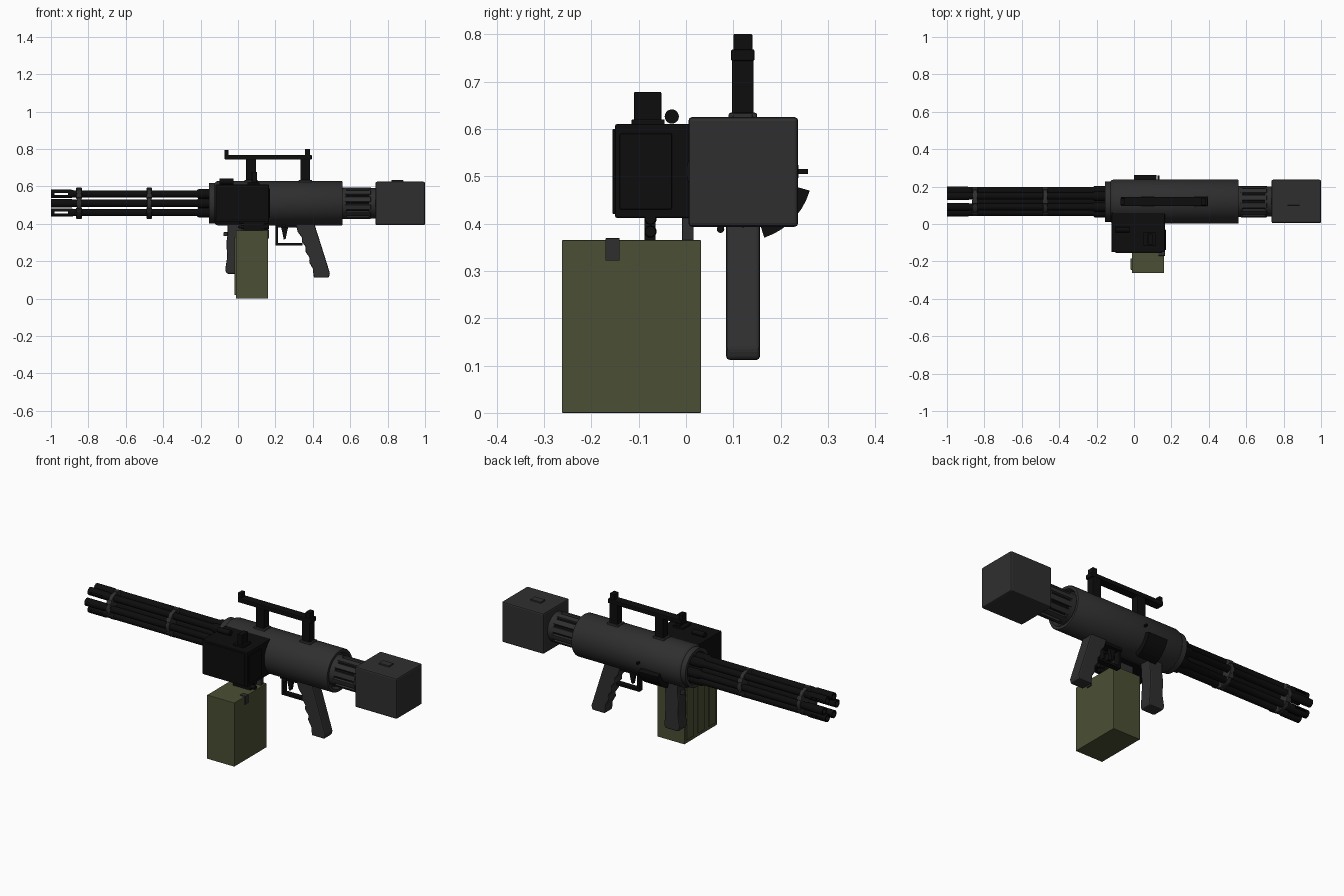
import bpy, bmesh
from math import sin, cos, pi, radians
from mathutils import Matrix, Vector

if "Cube" in bpy.data.objects:
    bpy.data.objects.remove(bpy.data.objects["Cube"])

AY, AZ = 0.12, 0.51   # main axis of the barrels and receiver


def material(name, r, g, b):
    m = bpy.data.materials.new(name)
    m.use_nodes = True
    m.diffuse_color = (r, g, b, 1)
    bsdf = m.node_tree.nodes["Principled BSDF"]
    bsdf.inputs["Base Color"].default_value = (r, g, b, 1)
    bsdf.inputs["Roughness"].default_value = 0.6
    return m


BLACK = material("black", 0.004, 0.004, 0.004)
GREY = material("dark grey", 0.028, 0.028, 0.029)
OLIVE = material("olive", 0.07, 0.078, 0.034)


def finish(name, bm, mat, bevel=0, smooth=False):
    bmesh.ops.recalc_face_normals(bm, faces=bm.faces)
    me = bpy.data.meshes.new(name)
    bm.to_mesh(me)
    bm.free()
    ob = bpy.data.objects.new(name, me)
    bpy.context.collection.objects.link(ob)
    me.materials.append(mat)
    if smooth:
        bpy.ops.object.select_all(action='DESELECT')
        ob.select_set(True)
        bpy.context.view_layer.objects.active = ob
        bpy.ops.object.shade_smooth_by_angle(angle=radians(35))
    if bevel:
        mod = ob.modifiers.new("Bevel", 'BEVEL')
        mod.width = bevel
        mod.segments = 2
    return ob


def box(name, mat, x, y, z, bevel=0, turn=0):
    """Box from three ranges; turn spins it about the main axis."""
    bm = bmesh.new()
    bmesh.ops.create_cube(bm, size=1)
    for v in bm.verts:
        v.co = Vector([(lo + hi) / 2 + c * (hi - lo) for c, (lo, hi) in zip(v.co, (x, y, z))])
    bmesh.ops.rotate(bm, verts=bm.verts, cent=(0, AY, AZ), matrix=Matrix.Rotation(turn, 3, 'X'))
    return finish(name, bm, mat, bevel)


def lathe(name, mat, profile, y=AY, z=AZ, sides=48):
    """Turn a profile of (x, radius) points about a line along x."""
    bm = bmesh.new()
    rings = [[bm.verts.new((x, y + r * cos(2 * pi * i / sides), z + r * sin(2 * pi * i / sides)))
              for i in range(sides)] for x, r in profile]
    for a, b in zip(rings, rings[1:]):
        for i in range(sides):
            j = (i + 1) % sides
            bm.faces.new((a[i], a[j], b[j], b[i]))
    bm.faces.new(rings[0])
    bm.faces.new(rings[-1])
    return finish(name, bm, mat, smooth=True)


def prism(name, mat, points, lo, hi, along_x=False, bevel=0):
    """Extrude an outline along y, or along x when along_x is set."""
    bm = bmesh.new()
    place = (lambda p, t: (t, *p)) if along_x else (lambda p, t: (p[0], t, p[1]))
    ends = [[bm.verts.new(place(p, t)) for p in points] for t in (lo, hi)]
    bm.faces.new(ends[0])
    bm.faces.new(ends[1])
    for i in range(len(points)):
        j = (i + 1) % len(points)
        bm.faces.new((ends[0][i], ends[0][j], ends[1][j], ends[1][i]))
    return finish(name, bm, mat, bevel)


# Cutters for the slotted muzzles
slots = [box("slot_cutter", BLACK, (-0.98, -0.91), (0, 0.25), (AZ + dz - 0.005, AZ + dz + 0.005))
         for dz in (-0.05, 0.05)]
for s in slots:
    s.hide_render = True
    s.hide_viewport = True

# Six barrels with thick breech ends and hollow slotted muzzles
for i in range(6):
    a = i * pi / 3
    y, z = AY + 0.058 * cos(a), AZ + 0.058 * sin(a)
    barrel = lathe("barrel", BLACK, [(-0.93, 0.013), (-1, 0.015), (-1, 0.022), (-0.89, 0.022),
                   (-0.88, 0.019), (-0.22, 0.019), (-0.21, 0.026), (-0.12, 0.026)], y, z, 20)
    if i % 3:
        cut = barrel.modifiers.new("Slot", 'BOOLEAN')
        cut.operation = 'DIFFERENCE'
        cut.object = slots[1 if i < 3 else 0]
lathe("barrel_spindle", BLACK, [(-0.86, 0.02), (-0.14, 0.02)])

# Barrel clamps with lugs between the barrels
for x in (-0.85, -0.475):
    lathe("barrel_clamp", GREY, [(x - 0.012, 0.072), (x - 0.01, 0.078),
                                 (x + 0.01, 0.078), (x + 0.012, 0.072)])
    for i in range(6):
        box("clamp_lug", GREY, (x - 0.015, x + 0.015), (AY + 0.065, AY + 0.083),
            (AZ - 0.012, AZ + 0.012), 0.003, (i + 0.5) * pi / 3)

# Receiver
lathe("receiver", GREY, [(-0.14, 0.085), (-0.155, 0.09), (-0.155, 0.108), (-0.125, 0.108),
      (-0.12, 0.114), (-0.11, 0.118), (0.555, 0.118), (0.56, 0.115), (0.56, 0.1), (0.54, 0.09)])

# Ribbed neck
lathe("neck_core", BLACK, [(0.53, 0.073), (0.74, 0.073)])
lathe("neck_front_collar", GREY, [(0.53, 0.083), (0.58, 0.083)])
lathe("neck_rear_collar", GREY, [(0.7, 0.081), (0.74, 0.081)])
for i in range(12):
    box("neck_rib", GREY, (0.57, 0.71), (AY + 0.065, AY + 0.084), (AZ - 0.014, AZ + 0.014),
        0.002, (i + 0.5) * pi / 6)

# Motor housing
box("motor_housing", GREY, (0.735, 1), (0.005, 0.237), (0.393, 0.625), 0.008)
box("motor_top_plate", GREY, (0.82, 0.885), (0.1, 0.14), (0.62, 0.633), 0.002)

# Carrying handle with sights
for x in (0.07, 0.36):
    box("handle_foot", GREY, (x - 0.036, x + 0.036), (0.09, 0.15), (0.61, 0.634), 0.004)
    box("handle_post", BLACK, (x - 0.026, x + 0.026), (0.097, 0.143), (0.62, 0.755), 0.003)
box("handle_bar", BLACK, (-0.07, 0.395), (0.095, 0.145), (0.743, 0.768), 0.004)
box("front_sight", BLACK, (-0.072, -0.05), (0.102, 0.138), (0.745, 0.795), 0.002)
box("rear_sight", BLACK, (0.357, 0.385), (0.1, 0.14), (0.745, 0.8), 0.002)

# Feeder
box("feeder", BLACK, (-0.12, 0.165), (-0.15, 0.08), (0.412, 0.61), 0.004)
box("feeder_side_plate", BLACK, (-0.1, 0.15), (-0.155, -0.14), (0.42, 0.6), 0.002)
box("feeder_end_plate", BLACK, (0.16, 0.17), (-0.14, -0.03), (0.43, 0.59), 0.002)
box("feeder_lever", BLACK, (0.073, 0.102), (-0.11, -0.052), (0.6, 0.678), 0.003)
box("feeder_latch_plate", BLACK, (0.05, 0.115), (-0.115, -0.045), (0.6, 0.62), 0.002)
lathe("feeder_hinge", BLACK, [(-0.1, 0.015), (-0.025, 0.015)], -0.03, 0.626, 20)

# Ammunition belt between feeder and box
for z in (0.383, 0.41):
    lathe("cartridge", BLACK, [(0, 0.006), (0.04, 0.012), (0.155, 0.013), (0.165, 0.011)],
          -0.075, z, 16)
box("belt_chute", BLACK, (0.03, 0.14), (-0.088, -0.064), (0.35, 0.42))
box("box_bracket", GREY, (0.02, 0.15), (-0.008, 0.016), (0.355, 0.42), 0.002)

# Ammunition box with raised strips and a latch
box("ammo_box", OLIVE, (-0.012, 0.16), (-0.262, 0.032), (0, 0.365), 0.002)
for y in (-0.215, -0.115, -0.015):
    box("ammo_box_strip", OLIVE, (-0.018, -0.005), (y - 0.03, y + 0.03), (0.02, 0.33), 0.002)
box("ammo_box_latch", GREY, (0.13, 0.166), (-0.17, -0.14), (0.322, 0.369), 0.001)

# Rear grip with finger grooves
prism("rear_grip", GREY, [(0.305, 0.41), (0.32, 0.355), (0.343, 0.325), (0.34, 0.305),
      (0.363, 0.275), (0.36, 0.25), (0.383, 0.22), (0.38, 0.195), (0.4, 0.16), (0.405, 0.112),
      (0.485, 0.112), (0.492, 0.135), (0.44, 0.3), (0.405, 0.41)], 0.085, 0.156, bevel=0.007)

# Front grip
prism("front_grip", GREY, [(-0.055, 0.41), (-0.055, 0.35), (-0.062, 0.3), (-0.058, 0.22),
      (-0.068, 0.16), (-0.065, 0.14), (-0.055, 0.132), (0.025, 0.132), (0.03, 0.15),
      (0.022, 0.28), (0.03, 0.41)], 0.085, 0.156, bevel=0.01)
box("front_grip_button", GREY, (-0.078, -0.05), (0.11, 0.13), (0.335, 0.355), 0.003)

# Trigger and guard
box("guard_front", BLACK, (0.2, 0.214), (0.105, 0.137), (0.284, 0.4))
box("guard_bottom", BLACK, (0.2, 0.345), (0.105, 0.137), (0.284, 0.297))
box("guard_mount", BLACK, (0.2, 0.33), (0.095, 0.147), (0.38, 0.405))
prism("trigger", BLACK, [(0.228, 0.39), (0.238, 0.35), (0.245, 0.315), (0.255, 0.32),
                         (0.262, 0.355), (0.27, 0.39)], 0.111, 0.131)
lathe("selector", BLACK, [(0.235, 0.008), (0.255, 0.008)], 0.073, 0.388, 12)

# Ejection chute wrapped round the lower far side
arc = [radians(-16 - 8 * i) for i in range(8)]
outline = [(AY + r * cos(a), AZ + r * sin(a))
           for r, angles in ((0.147, arc), (0.105, arc[::-1])) for a in angles]
prism("ejection_chute", BLACK, outline, 0, 0.12, along_x=True)
box("bolt_pin", BLACK, (0.125, 0.135), (0.22, 0.258), (0.505, 0.515))
